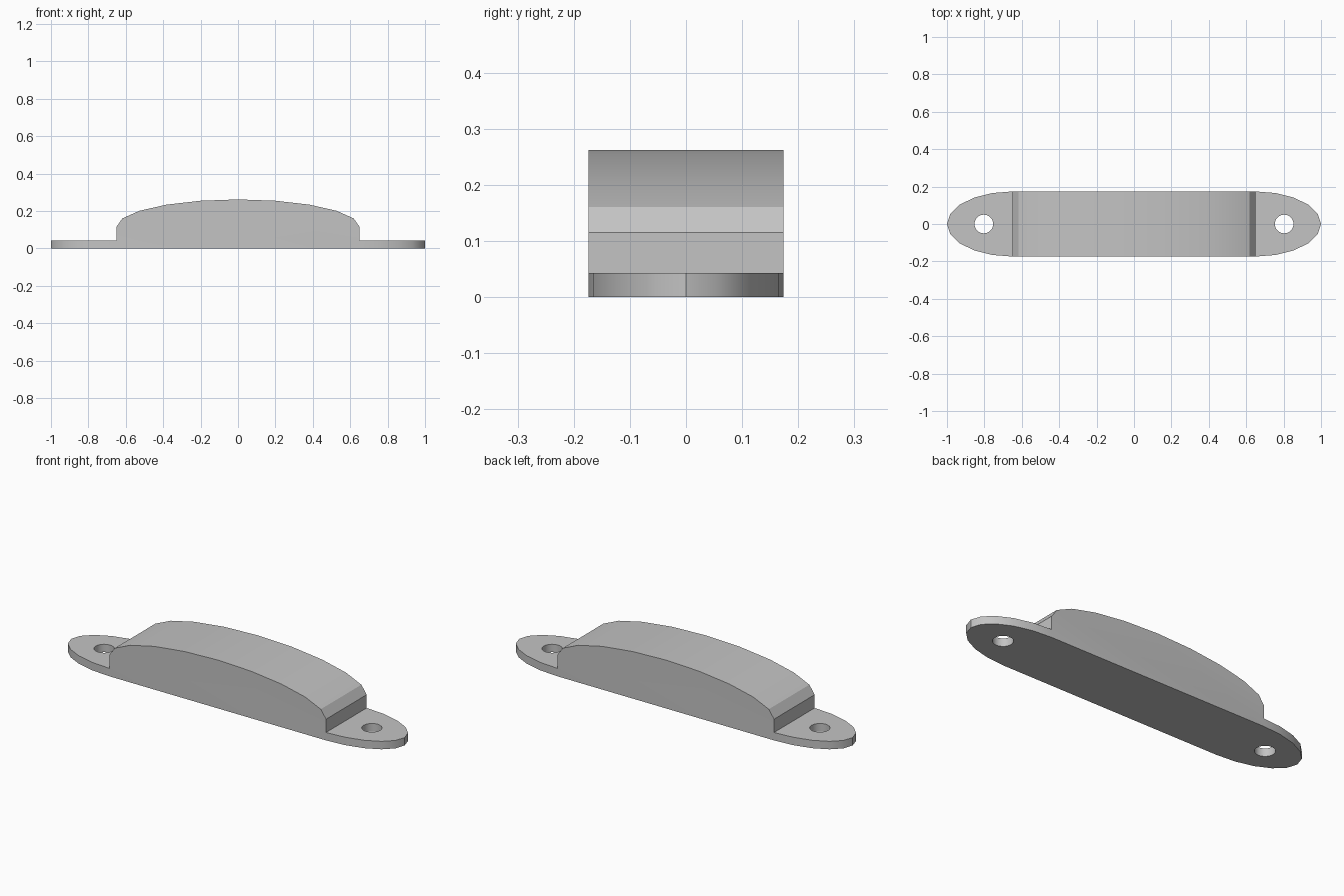
import bpy
import bmesh
from math import cos, sin, pi
from mathutils import Vector

if "Cube" in bpy.data.objects:
    bpy.data.objects.remove(bpy.data.objects["Cube"])

SHOULDER, HALF_WIDTH, PLATE = 0.65, 0.174, 0.043
LUG, HOLE_X, HOLE_R = 0.35, 0.803, 0.05
RISE, CROWN = 0.115, 0.147
STEPS = 5


def prism(name, outline, start, along):
    """Extrude a closed outline, offset by start, in the direction along."""
    bm = bmesh.new()
    face = bm.faces.new([bm.verts.new(Vector(p) + Vector(start)) for p in outline])
    ext = bmesh.ops.extrude_face_region(bm, geom=[face])
    moved = [v for v in ext["geom"] if isinstance(v, bmesh.types.BMVert)]
    bmesh.ops.translate(bm, verts=moved, vec=along)
    bmesh.ops.recalc_face_normals(bm, faces=bm.faces)
    mesh = bpy.data.meshes.new(name)
    bm.to_mesh(mesh)
    bm.free()
    obj = bpy.data.objects.new(name, mesh)
    bpy.context.collection.objects.link(obj)
    return obj


def carve(obj, cutter, operation):
    """Apply a boolean and discard its cutter."""
    cutter.hide_render = True
    mod = obj.modifiers.new("carve", "BOOLEAN")
    mod.operation, mod.solver, mod.object = operation, "EXACT", cutter
    bpy.context.view_layer.objects.active = obj
    bpy.ops.object.modifier_apply(modifier=mod.name)
    bpy.data.objects.remove(cutter)


# Side profile: thin mounting plate with a domed grip in the middle
dome = [(SHOULDER * cos(pi * i / (4 * STEPS) * 2), 0,
         RISE + CROWN * sin(pi * i / (4 * STEPS) * 2)) for i in range(2 * STEPS + 1)]
profile = [(-1.2, 0, 0), (1.2, 0, 0), (1.2, 0, PLATE), (SHOULDER, 0, PLATE)]
profile += dome + [(-SHOULDER, 0, PLATE), (-1.2, 0, PLATE)]
handle = prism("handle", profile, (0, -0.3, 0), (0, 0.6, 0))

# Plan outline: straight sides with elliptical lugs at both ends
arc = [pi * (i / (2 * STEPS) - 0.5) for i in range(2 * STEPS + 1)]
plan = [(s * (SHOULDER + LUG * cos(a)), s * HALF_WIDTH * sin(a), 0)
        for s in (1, -1) for a in arc]
carve(handle, prism("plan_cutter", plan, (0, 0, -0.1), (0, 0, 0.6)), "INTERSECT")

# Screw holes
for side in (-1, 1):
    ring = [(side * HOLE_X + HOLE_R * cos(pi * i / 10), HOLE_R * sin(pi * i / 10), 0)
            for i in range(20)]
    carve(handle, prism("hole_cutter", ring, (0, 0, -0.1), (0, 0, 0.3)), "DIFFERENCE")

# Plain grey finish
grey = bpy.data.materials.new("plain_grey")
grey.use_nodes = True
colour = (0.55, 0.55, 0.55, 1)
grey.diffuse_color = colour
grey.node_tree.nodes["Principled BSDF"].inputs["Base Color"].default_value = colour
handle.data.materials.clear()
handle.data.materials.append(grey)

bpy.ops.object.select_all(action="DESELECT")
handle.select_set(True)
bpy.context.view_layer.objects.active = handle
bpy.ops.object.shade_smooth_by_angle(angle=pi / 6)
